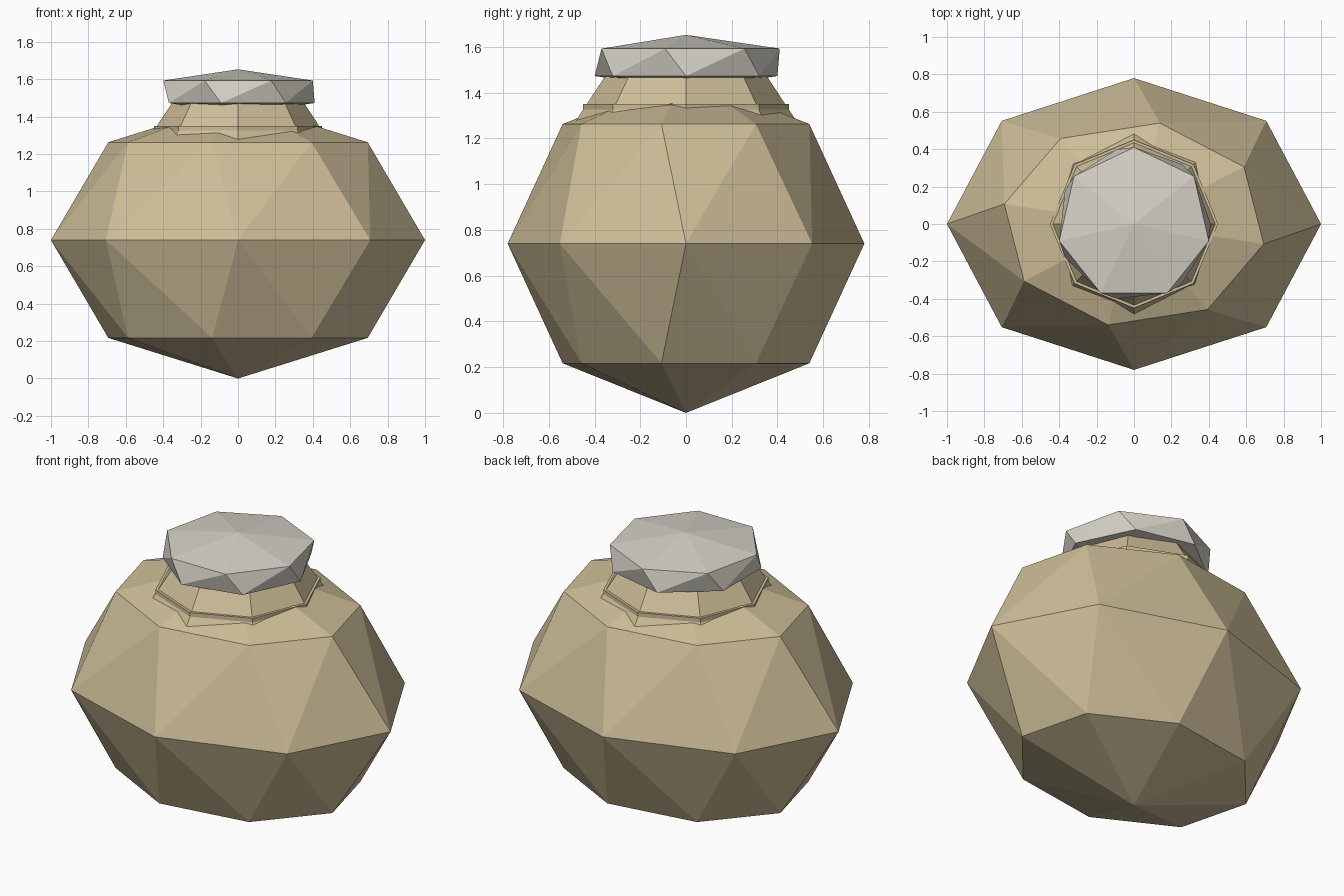
import bpy
import bmesh
from math import cos, sin, radians

cube = bpy.data.objects.get("Cube")
if cube:
    bpy.data.objects.remove(cube, do_unlink=True)


def make_material(name, color):
    mat = bpy.data.materials.new(name)
    mat.use_nodes = True
    rgba = (*color, 1.0)
    mat.diffuse_color = rgba
    mat.node_tree.nodes["Principled BSDF"].inputs["Base Color"].default_value = rgba
    return mat


def ring(sides, rx, ry, z, start=0.0):
    """Points of an elliptical ring, starting at the given angle."""
    angles = [radians(start + 360 * i / sides) for i in range(sides)]
    return [(rx * cos(a), ry * sin(a), z) for a in angles]


def hull_part(name, points, mat):
    """Flat shaded convex solid wrapped around rings and tips."""
    bm = bmesh.new()
    verts = [bm.verts.new(p) for p in points]
    bmesh.ops.convex_hull(bm, input=verts)
    bmesh.ops.recalc_face_normals(bm, faces=bm.faces)
    mesh = bpy.data.meshes.new(name)
    bm.to_mesh(mesh)
    bm.free()
    mesh.materials.append(mat)
    obj = bpy.data.objects.new(name, mesh)
    bpy.context.collection.objects.link(obj)
    return obj


clay = make_material("tan clay", (0.617, 0.515, 0.314))
stone = make_material("pale grey stone", (0.67, 0.64, 0.57))

# Body: faceted flattened ball with twisted upper and lower rings
twist = -11.25
hull_part("jar_body",
          [(0, 0, 0), (0, 0, 1.48)]
          + ring(8, 1.0, 0.78, 0.74)
          + ring(8, 0.707, 0.55, 1.263, twist)
          + ring(8, 0.707, 0.55, 0.217, twist), clay)

# Neck: tapered octagon sunk into the shoulder
hull_part("jar_neck",
          ring(8, 0.5, 0.5, 1.25) + ring(8, 0.35, 0.35, 1.478), clay)

# Collar: thin band around the foot of the neck
hull_part("neck_collar",
          ring(8, 0.45, 0.45, 1.325) + ring(8, 0.45, 0.45, 1.35), clay)

# Lid: seven sided faceted pebble
hull_part("jar_lid",
          [(0, 0, 1.413), (0, 0, 1.653)]
          + ring(7, 0.41, 0.41, 1.473)
          + ring(7, 0.41, 0.41, 1.593, 90), stone)
